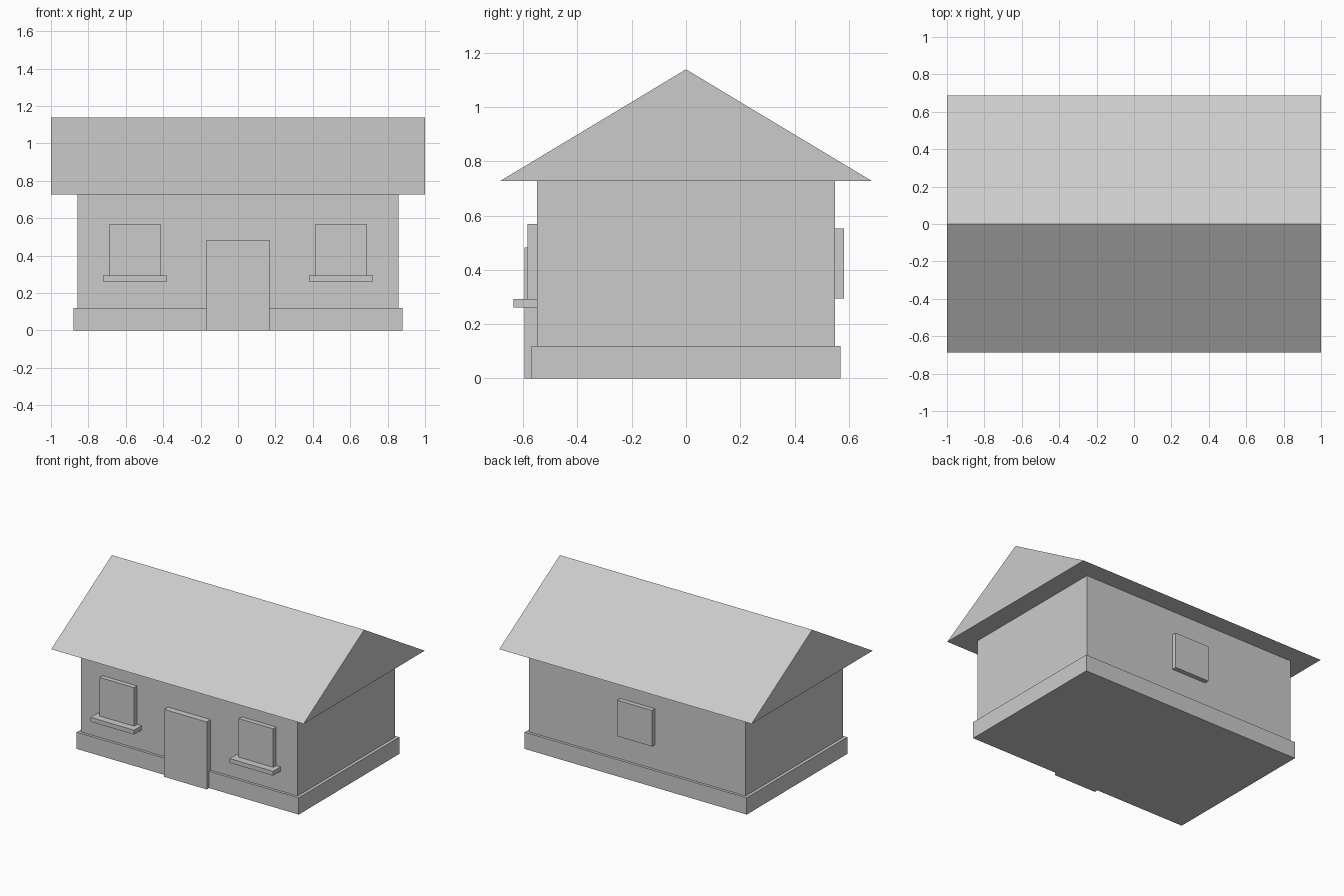
import bpy
import bmesh

if "Cube" in bpy.data.objects:
    bpy.data.objects.remove(bpy.data.objects["Cube"])

grey = bpy.data.materials.new("plain grey")
grey.diffuse_color = (0.6, 0.6, 0.6, 1)
grey.use_nodes = True
grey.node_tree.nodes["Principled BSDF"].inputs["Base Color"].default_value = grey.diffuse_color


def add_object(name, bm):
    mesh = bpy.data.meshes.new(name)
    bmesh.ops.recalc_face_normals(bm, faces=bm.faces)
    bm.to_mesh(mesh)
    bm.free()
    mesh.materials.append(grey)
    obj = bpy.data.objects.new(name, mesh)
    bpy.context.collection.objects.link(obj)
    return obj


def box(name, x, y, z):
    """Box from (min, max) ranges on each axis."""
    bm = bmesh.new()
    bmesh.ops.create_cube(bm, size=1)
    for v in bm.verts:
        v.co = [r[0] if c < 0 else r[1] for c, r in zip(v.co, (x, y, z))]
    return add_object(name, bm)


WALL_Y = 0.55
EAVES_Z = 0.727

# Foundation and walls
box("foundation", (-0.88, 0.88), (-0.569, 0.569), (0, 0.12))
box("walls", (-0.858, 0.858), (-WALL_Y, WALL_Y), (0.12, EAVES_Z))

# Gable roof: triangular profile extruded along x
bm = bmesh.new()
profile = [(-0.686, EAVES_Z), (0.686, EAVES_Z), (0, 1.139)]
gable = bm.faces.new([bm.verts.new((-1, y, z)) for y, z in profile])
side = bmesh.ops.extrude_face_region(bm, geom=[gable], use_keep_orig=True)
new_verts = [g for g in side["geom"] if isinstance(g, bmesh.types.BMVert)]
bmesh.ops.translate(bm, verts=new_verts, vec=(2, 0, 0))
add_object("roof", bm)

# Front door
box("door", (-0.169, 0.169), (-0.595, -WALL_Y), (0, 0.483))

# Front windows with sills, one on each side of the door
for label, cx in (("left", -0.551), ("right", 0.551)):
    box(f"{label}_window", (cx - 0.137, cx + 0.137), (-0.584, -WALL_Y), (0.293, 0.569))
    box(f"{label}_sill", (cx - 0.172, cx + 0.172), (-0.635, -WALL_Y), (0.262, 0.293))

# Back window
box("back_window", (-0.138, 0.138), (WALL_Y, 0.583), (0.295, 0.553))
